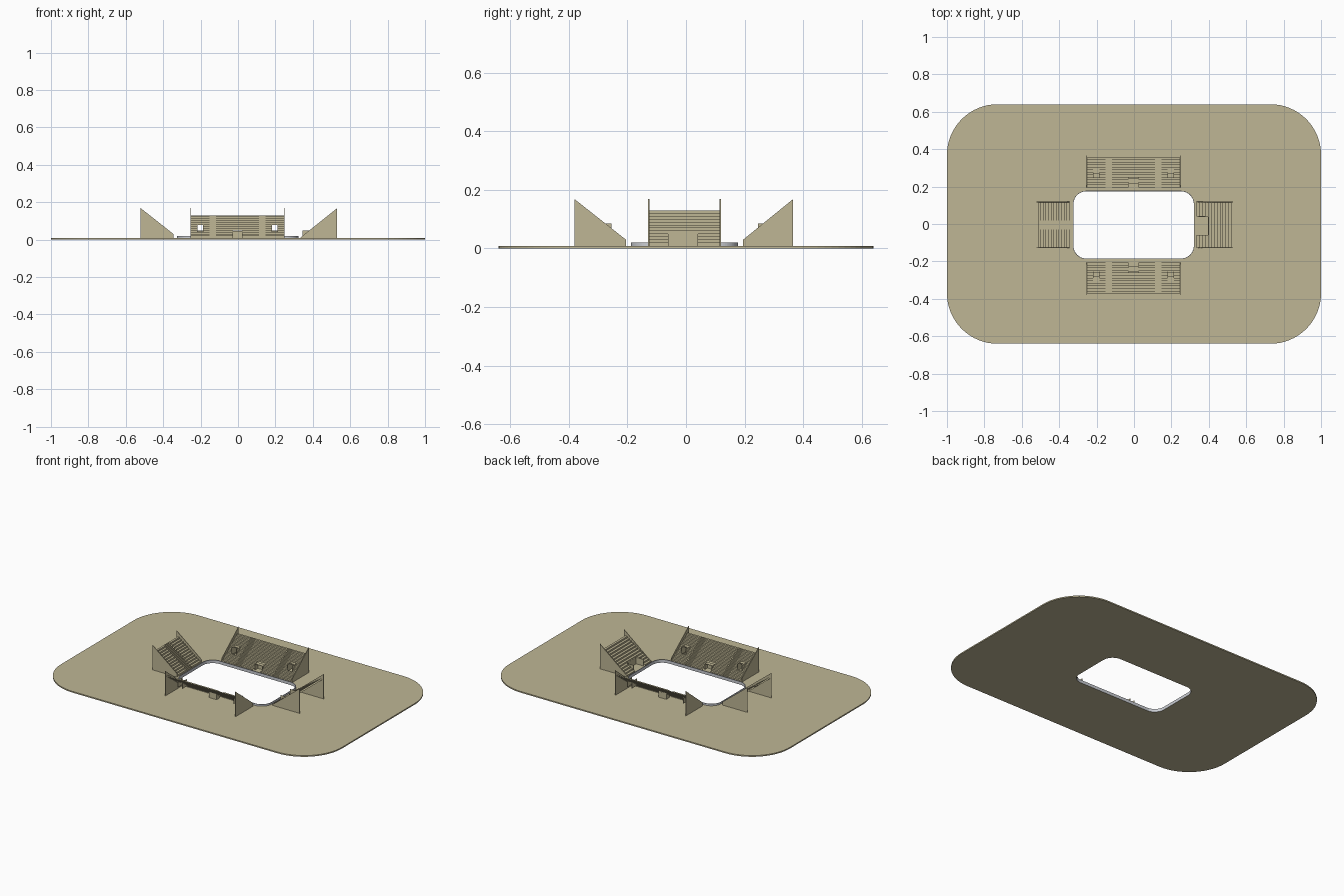
import bpy, bmesh, math
from mathutils import Matrix, Vector

if "Cube" in bpy.data.objects:
    bpy.data.objects.remove(bpy.data.objects["Cube"])


def material(name, rgb):
    m = bpy.data.materials.new(name)
    m.diffuse_color = (*rgb, 1)
    m.use_nodes = True
    m.node_tree.nodes["Principled BSDF"].inputs["Base Color"].default_value = m.diffuse_color
    return m


TAN = material("sandstone", (0.52, 0.47, 0.30))
GREY = material("pale grey", (0.60, 0.62, 0.66))
FLOOR = 0.008      # top of the base plate
TOP = 0.13         # height of the last row


def finish(name, bm, mat, place=Matrix()):
    bm.transform(place)
    me = bpy.data.meshes.new(name)
    bm.to_mesh(me)
    bm.free()
    me.materials.append(mat)
    ob = bpy.data.objects.new(name, me)
    bpy.context.collection.objects.link(ob)
    return ob


def rounded(hx, hy, r, cx=0, cy=0, n=16):
    pts = []
    for k, (sx, sy) in enumerate([(1, 1), (-1, 1), (-1, -1), (1, -1)]):
        for i in range(n + 1):
            a = math.pi / 2 * (k + i / n)
            pts.append((cx + sx * (hx - r) + r * math.cos(a),
                        cy + sy * (hy - r) + r * math.sin(a)))
    return pts


def ring(name, outer, inner, z0, z1, mat, inner_mat=None):
    """Flat ring with a rectangular section between two matching outlines."""
    bm = bmesh.new()
    loops = [[bm.verts.new((x, y, z)) for x, y in o]
             for o, z in ((outer, z0), (outer, z1), (inner, z1), (inner, z0))]
    n = len(outer)
    for k in range(4):
        a, b = loops[k], loops[(k + 1) % 4]
        for i in range(n):
            j = (i + 1) % n
            f = bm.faces.new((a[i], a[j], b[j], b[i]))
            if k == 2 and inner_mat:
                f.material_index = 1
    ob = finish(name, bm, mat)
    if inner_mat:
        ob.data.materials.append(inner_mat)


def quad(bm, *pts):
    bm.faces.new([bm.verts.new(p) for p in pts])


def box(bm, x0, x1, y0, y1, z0, z1):
    m = Matrix.Translation(((x0 + x1) / 2, (y0 + y1) / 2, (z0 + z1) / 2)) \
        @ Matrix.Diagonal((x1 - x0, y1 - y0, z1 - z0, 1))
    bmesh.ops.create_cube(bm, size=1, matrix=m)


def steps(bm, x0, x1, rows, depth, gap=None):
    """Open stepped sheet rising along +y; gap is a height range left out."""
    run, rise = depth / rows, (TOP - FLOOR) / rows
    for i in range(rows):
        y, z = i * run, FLOOR + i * rise
        if gap and gap[0] < z + rise / 2 < gap[1]:
            continue
        quad(bm, (x0, y, z), (x1, y, z), (x1, y, z + rise), (x0, y, z + rise))
        quad(bm, (x0, y, z + rise), (x1, y, z + rise),
             (x1, y + run, z + rise), (x0, y + run, z + rise))


def stand(name, place, half, depth, front, strips):
    # stepped seating rows and finer aisle stairs
    bm = bmesh.new()
    for x0, x1, rows, gap in strips:
        steps(bm, x0, x1, rows, depth - 0.009, gap)
    finish(name + "_seating", bm, TAN, place)
    # sloped side walls
    bm = bmesh.new()
    for s in (-1, 1):
        x = s * half
        prof = [(0, FLOOR), (depth, FLOOR), (depth, 0.168), (0, front)]
        a = [bm.verts.new((x - 0.002, y, z)) for y, z in prof]
        b = [bm.verts.new((x + 0.002, y, z)) for y, z in prof]
        bm.faces.new(a[::-1])
        bm.faces.new(b)
        for i in range(4):
            j = (i + 1) % 4
            bm.faces.new((a[i], a[j], b[j], b[i]))
    finish(name + "_side_walls", bm, TAN, place)


def place(x, y, deg):
    return Matrix.Translation((x, y, 0)) @ Matrix.Rotation(math.radians(deg), 4, 'Z')


# ground plate with the pitch opening, and the low wall around it
hole = rounded(0.322, 0.18, 0.07, -0.002, -0.005)
ring("ground_plate", rounded(1, 0.64, 0.27), hole, 0, FLOOR, TAN, GREY)
ring("pitch_wall", rounded(0.325, 0.183, 0.073, -0.002, -0.005), hole,
     FLOOR, 0.020, GREY)

# long stands: seating, aisles, two doorways and a central gap
WINDOW, DUGOUT = (0.045, 0.082), (0.0, 0.044)
half_strips = [(0.027, 0.115, 12, None), (0.115, 0.15, 24, None),
               (0.15, 0.184, 12, None), (0.184, 0.214, 12, WINDOW),
               (0.214, 0.25, 12, None)]
long_strips = half_strips + [(-b, -a, n, g) for a, b, n, g in half_strips] \
    + [(-0.027, 0.027, 12, DUGOUT)]

for name, m, depth in (("back_stand", place(-0.0025, 0.195, 0), 0.17),
                       ("front_stand", place(-0.0025, -0.205, 180), 0.175)):
    stand(name, m, 0.25, depth, 0.03, long_strips)
    # doorway frames
    bm = bmesh.new()
    for s in (-1, 1):
        c = s * 0.199
        for e in (-1, 1):
            x = c + e * 0.0165
            box(bm, x - 0.0015, x + 0.0015, 0.05, 0.098, 0.042, 0.086)
        box(bm, c - 0.018, c + 0.018, 0.072, 0.098, 0.083, 0.087)
        box(bm, c - 0.018, c + 0.018, 0.048, 0.051, 0.040, 0.050)
    finish(name + "_doorways", bm, TAN, m)
    # central shelter
    bm = bmesh.new()
    for s in (-1, 1):
        box(bm, s * 0.026 - 0.0015, s * 0.026 + 0.0015, 0.018, 0.048, FLOOR, 0.045)
    box(bm, -0.0275, 0.0275, 0.022, 0.048, 0.042, 0.045)
    box(bm, -0.0275, 0.0275, 0.045, 0.048, FLOOR, 0.045)
    finish(name + "_shelter", bm, TAN, m)

# left end stand
stand("left_stand", place(-0.345, -0.005, 90), 0.122, 0.175, 0.03,
      [(-0.122, -0.025, 12, None), (-0.025, 0.025, 24, None),
       (0.025, 0.122, 12, None)])

# right end stand with the entrance tunnel
m = place(0.335, -0.005, -90)
stand("right_stand", m, 0.122, 0.195, 0.012,
      [(-0.122, -0.045, 12, None), (-0.045, 0.055, 12, (0, 0.05)),
       (0.055, 0.122, 12, None)])
bm = bmesh.new()
for x in (-0.045, 0.055):
    box(bm, x - 0.0015, x + 0.0015, 0.01, 0.064, FLOOR, 0.05)
box(bm, -0.0465, 0.0565, 0.061, 0.064, FLOOR, 0.05)
finish("entrance_tunnel", bm, TAN, m)

# consistent outward normals on the closed solids
for ob in bpy.data.objects:
    if not ob.name.endswith("seating"):
        bm = bmesh.new()
        bm.from_mesh(ob.data)
        bmesh.ops.recalc_face_normals(bm, faces=bm.faces)
        bm.to_mesh(ob.data)
        bm.free()
